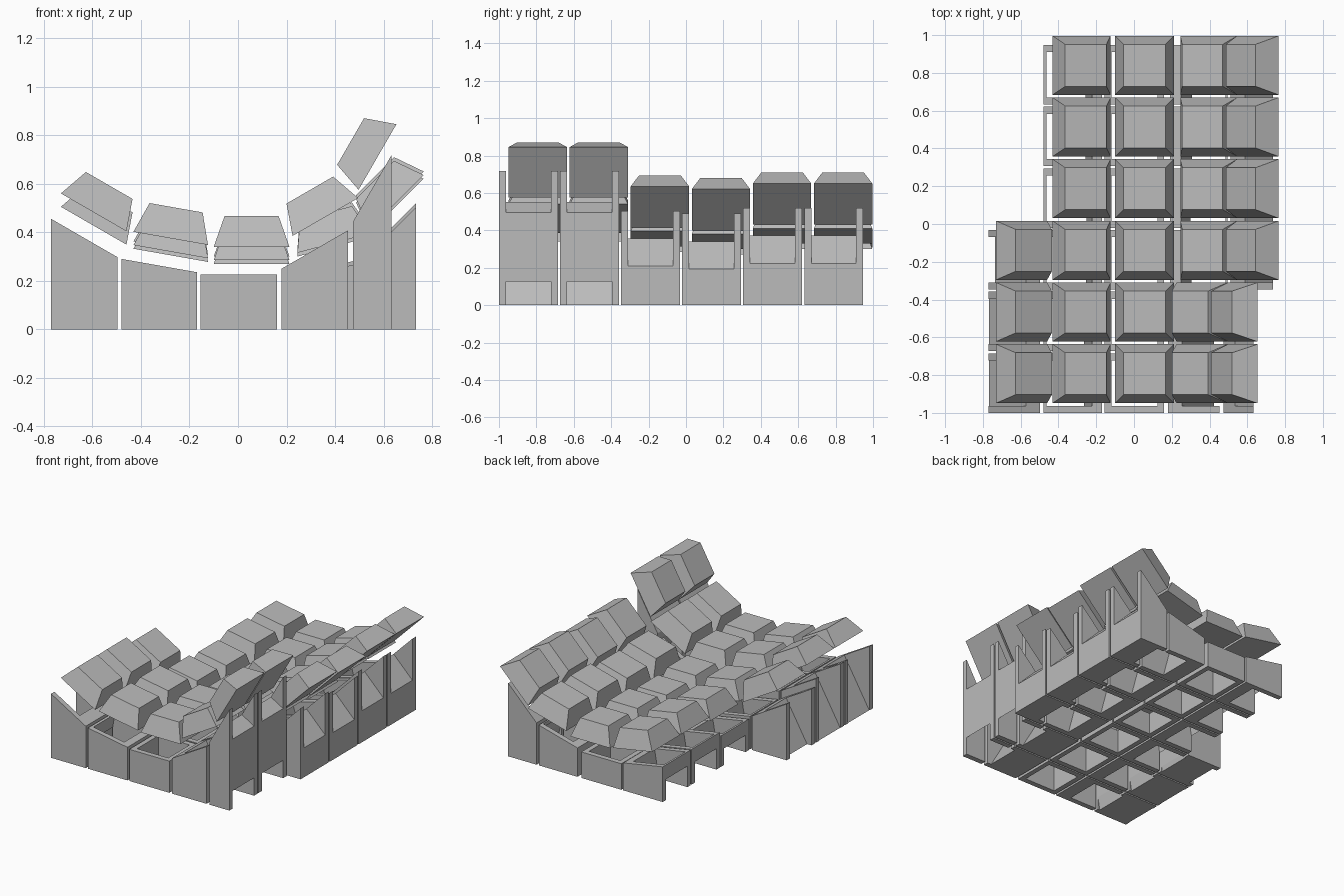
import bpy, bmesh, math
from mathutils import Vector

if "Cube" in bpy.data.objects:
    bpy.data.objects.remove(bpy.data.objects["Cube"], do_unlink=True)

grey = bpy.data.materials.new("plain grey")
grey.use_nodes = True
grey.diffuse_color = (0.5, 0.5, 0.5, 1)
grey.node_tree.nodes["Principled BSDF"].inputs["Base Color"].default_value = (0.5, 0.5, 0.5, 1)

PITCH, CASE, CAP, HOLE = 0.3265, 0.315, 0.312, 0.245

# Columns: case left corner, cap left corner (x, z), tilt in degrees
LEFT = {"outer": ((-0.77, 0.455), (-0.73, 0.56), -30),
        "second": ((-0.48, 0.29), (-0.431, 0.402), -10),
        "middle": ((-0.155, 0.225), (-0.10, 0.34), 0)}
FRONT = {"fourth": ((0.18, 0.25), (0.225, 0.385), 30),
         "inner": ((0.475, 0.445), (0.497, 0.575), 60)}
REAR = {"fourth": ((0.19, 0.205), (0.245, 0.33), 15),
        "inner": ((0.512, 0.297), (0.545, 0.43), 45)}
LEFT_DROP = (0, 0, 0.055, 0.07, 0.04, 0.04)
REAR_DROP = (0, 0, 0.015, 0.03, 0, 0)


def finish(bm, name):
    bmesh.ops.recalc_face_normals(bm, faces=bm.faces)
    mesh = bpy.data.meshes.new(name)
    bm.to_mesh(mesh)
    bm.free()
    mesh.materials.append(grey)
    obj = bpy.data.objects.new(name, mesh)
    bpy.context.collection.objects.link(obj)
    return obj


def loft(bm, a, b):
    """Closed solid between two matching loops of points."""
    va, vb = [bm.verts.new(p) for p in a], [bm.verts.new(p) for p in b]
    bm.faces.new(va)
    bm.faces.new(vb[::-1])
    for i in range(len(va)):
        j = (i + 1) % len(va)
        bm.faces.new((va[i], va[j], vb[j], vb[i]))


def prism(bm, profile, y, half):
    loft(bm, [(p[0], y - half, p[1]) for p in profile],
         [(p[0], y + half, p[1]) for p in profile])


def axes(tilt):
    """Directions along and out of a tilted key plate, in x and z."""
    t = math.radians(tilt)
    return Vector((math.cos(t), math.sin(t))), Vector((-math.sin(t), math.cos(t)))


def columns(row):
    found = []
    for name, (case, cap, tilt) in LEFT.items():
        if name != "outer" or row < 3:
            found.append((name, case, cap, tilt, LEFT_DROP[row]))
    for name, (case, cap, tilt) in (FRONT if row < 2 else REAR).items():
        found.append((name, case, cap, tilt, REAR_DROP[row]))
    return found


def keycap(name, corner, tilt, y):
    u, n = axes(tilt)

    def ring(inset, height):
        half = CAP / 2 - inset
        pts = []
        for s, t in ((-1, -1), (1, -1), (1, 1), (-1, 1)):
            p = corner + u * (CAP / 2 + s * half) + n * height
            pts.append((p.x, y + t * half, p.y))
        return pts
    bm = bmesh.new()
    loft(bm, ring(0, 0), ring(0.045, 0.128))
    return finish(bm, name)


for row in range(6):
    y_case = -0.8425 + PITCH * row
    y_cap = y_case + 0.05
    body = bmesh.new()
    cutters = []
    for name, case, cap, tilt, drop in columns(row):
        u, n = axes(tilt)
        low = Vector(case) - Vector((0, drop))
        high = low + u * CASE
        # Case block with a sloped top
        prism(body, [(low.x, 0), (high.x, 0), high, low], y_case, CASE / 2)
        # Switch shaft square to the slope, shifted to its high end
        start = (CASE - HOLE) / 2 + 0.1 * math.sin(math.radians(tilt))
        a = low + u * start
        b = a + u * HOLE
        bm = bmesh.new()
        prism(bm, [a + n * 0.1, b + n * 0.1, b - n * 0.7, a - n * 0.7], y_case, 0.12)
        cutters.append(finish(bm, "shaft_cutter"))
        keycap(f"keycap_{name}_{row + 1}", Vector(cap) - Vector((0, drop)), tilt, y_cap)

    # Cut every shaft through the whole row
    case_row = finish(body, f"case_row_{row + 1}")
    for cutter in cutters:
        cutter.hide_render = True
        mod = case_row.modifiers.new("shaft", "BOOLEAN")
        mod.operation = "DIFFERENCE"
        mod.solver = "EXACT"
        mod.object = cutter
    bpy.context.view_layer.update()
    bpy.context.view_layer.objects.active = case_row
    for mod in list(case_row.modifiers):
        bpy.ops.object.modifier_apply(modifier=mod.name)
    for cutter in cutters:
        bpy.data.objects.remove(cutter, do_unlink=True)
